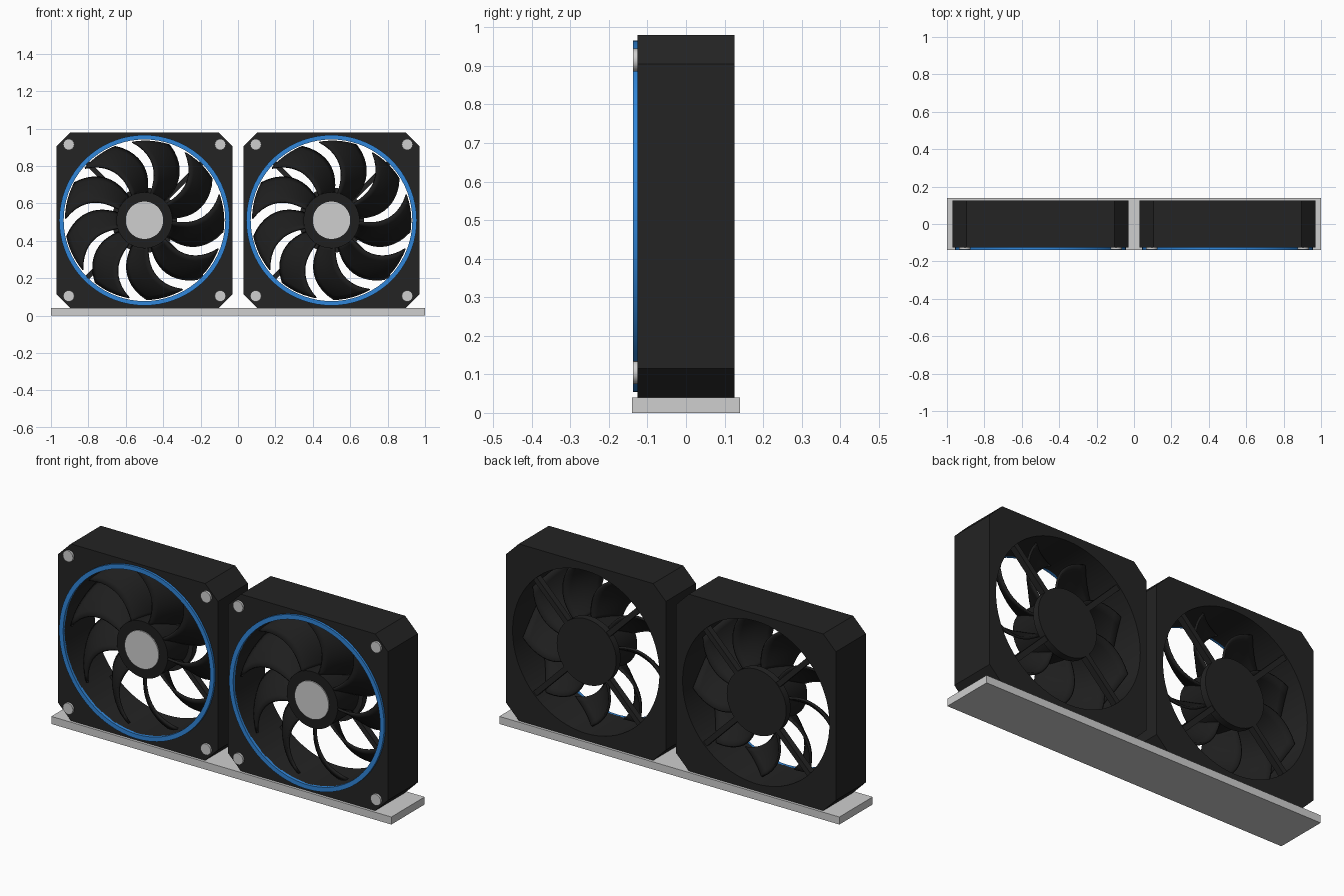
import bpy, bmesh
from math import sin, cos, pi, radians, atan2, tau
from mathutils import Matrix

cube = bpy.data.objects.get("Cube")
if cube:
    bpy.data.objects.remove(cube, do_unlink=True)


def material(name, rgb):
    m = bpy.data.materials.new(name)
    m.use_nodes = True
    m.diffuse_color = (*rgb, 1)
    m.node_tree.nodes["Principled BSDF"].inputs["Base Color"].default_value = (*rgb, 1)
    return m


BLACK = material("frame_black", (0.017, 0.017, 0.017))
DARK = material("rotor_black", (0.013, 0.013, 0.013))
BLUE = material("accent_blue", (0.03, 0.24, 0.7))
SILVER = material("silver_grey", (0.62, 0.62, 0.62))

HALF, CHAMFER, BORE = 0.47, 0.075, 0.432
FRONT, BACK = -0.126, 0.126
CENTRE_Z = 0.51


def finish(name, bm, mat, origin, smooth=True):
    bmesh.ops.recalc_face_normals(bm, faces=bm.faces)
    me = bpy.data.meshes.new(name)
    bm.to_mesh(me)
    bm.free()
    me.materials.append(mat)
    if smooth:
        me.shade_smooth()
        me.set_sharp_from_angle(angle=radians(35))
    ob = bpy.data.objects.new(name, me)
    ob.location = origin
    bpy.context.collection.objects.link(ob)
    return ob


def add_box(bm, x0, x1, y0, y1, z0, z1, turn=0):
    size = Matrix.Diagonal((x1 - x0, y1 - y0, z1 - z0, 1))
    move = Matrix.Translation(((x0 + x1) / 2, (y0 + y1) / 2, (z0 + z1) / 2))
    bmesh.ops.create_cube(bm, size=1, matrix=Matrix.Rotation(turn, 4, 'Y') @ move @ size)


def add_disc(bm, radius, y0, y1, x=0, z=0, sides=48):
    place = Matrix.Translation((x, (y0 + y1) / 2, z)) @ Matrix.Rotation(pi / 2, 4, 'X')
    bmesh.ops.create_cone(bm, cap_ends=True, segments=sides, radius1=radius,
                          radius2=radius, depth=y1 - y0, matrix=place)


def add_ring(bm, angles, outer, inner, y0, y1):
    """Closed ring about the y axis with an outer outline given by a function."""
    loops = []
    for a in angles:
        loops.append([bm.verts.new((r * cos(a), y, r * sin(a)))
                      for r, y in ((outer(a), y0), (outer(a), y1), (inner, y1), (inner, y0))])
    for i, p in enumerate(loops):
        q = loops[(i + 1) % len(loops)]
        for k in range(4):
            n = (k + 1) % 4
            bm.faces.new((p[k], p[n], q[n], q[k]))


def octagon(a):
    c, s = abs(cos(a)), abs(sin(a))
    return min(HALF / max(c, s), (2 * HALF - CHAMFER) / (c + s))


def add_blade(bm, phase, along=12, across=6):
    """Forward-swept, pitched blade sheet from the hub to its tip."""
    rows = []
    for i in range(along + 1):
        s = i / along
        r = 0.14 + 0.283 * s
        sweep = 0.55 * s * s - 0.12 * s - 0.43
        width = radians(31 - 4 * s)
        depth = 0.15 - 0.01 * s
        row = []
        for j in range(across + 1):
            t = j / across - 0.5
            a = phase + sweep - width * t
            y = -0.012 + depth * t + 0.02 * (4 * t * t - 1) * s
            row.append(bm.verts.new((r * cos(a), y, r * sin(a))))
        rows.append(row)
    for p, q in zip(rows, rows[1:]):
        for j in range(across):
            bm.faces.new((p[j], p[j + 1], q[j + 1], q[j]))


def build_fan(side, x):
    origin = (x, 0, CENTRE_Z)

    # Square housing with chamfered corners and a round bore
    round_angles = [i * tau / 72 for i in range(72)]
    tilt = atan2(HALF - CHAMFER, HALF)
    corners = [(k * pi / 2 + d) % tau for k in range(4) for d in (tilt, -tilt)]
    bm = bmesh.new()
    add_ring(bm, sorted(round_angles + corners), octagon, BORE, FRONT, BACK)
    finish(side + "_housing", bm, BLACK, origin)

    # Coloured trim ring
    bm = bmesh.new()
    add_ring(bm, round_angles, lambda a: 0.456, BORE, FRONT - 0.012, FRONT + 0.004)
    finish(side + "_trim_ring", bm, BLUE, origin)

    # Corner screws
    bm = bmesh.new()
    for sx in (-1, 1):
        for sz in (-1, 1):
            add_disc(bm, 0.03, FRONT - 0.011, FRONT + 0.01, sx * 0.405, sz * 0.405, 16)
    finish(side + "_screws", bm, SILVER, origin)

    # Motor mount and its four struts at the back
    bm = bmesh.new()
    add_disc(bm, 0.175, 0.085, 0.122)
    finish(side + "_motor_mount", bm, BLACK, origin)
    bm = bmesh.new()
    for k in range(4):
        add_box(bm, 0.16, BORE + 0.006, 0.085, 0.118, -0.014, 0.014, pi / 4 + k * pi / 2)
    finish(side + "_struts", bm, BLACK, origin, smooth=False)

    # Hub, cap and blades
    bm = bmesh.new()
    add_disc(bm, 0.15, -0.09, 0.085)
    finish(side + "_hub", bm, DARK, origin)
    bm = bmesh.new()
    add_disc(bm, 0.1, -0.096, -0.085)
    finish(side + "_hub_cap", bm, SILVER, origin)
    bm = bmesh.new()
    for k in range(9):
        add_blade(bm, radians(74) + k * tau / 9 + 0.2)
    blades = finish(side + "_blades", bm, DARK, origin)
    solid = blades.modifiers.new("thickness", 'SOLIDIFY')
    solid.thickness = 0.012
    solid.offset = 0


build_fan("right", -0.5)
build_fan("left", 0.5)

# Base plate
bm = bmesh.new()
add_box(bm, -1, 1, -0.14, 0.14, 0, 0.04)
finish("base_plate", bm, SILVER, (0, 0, 0), smooth=False)
